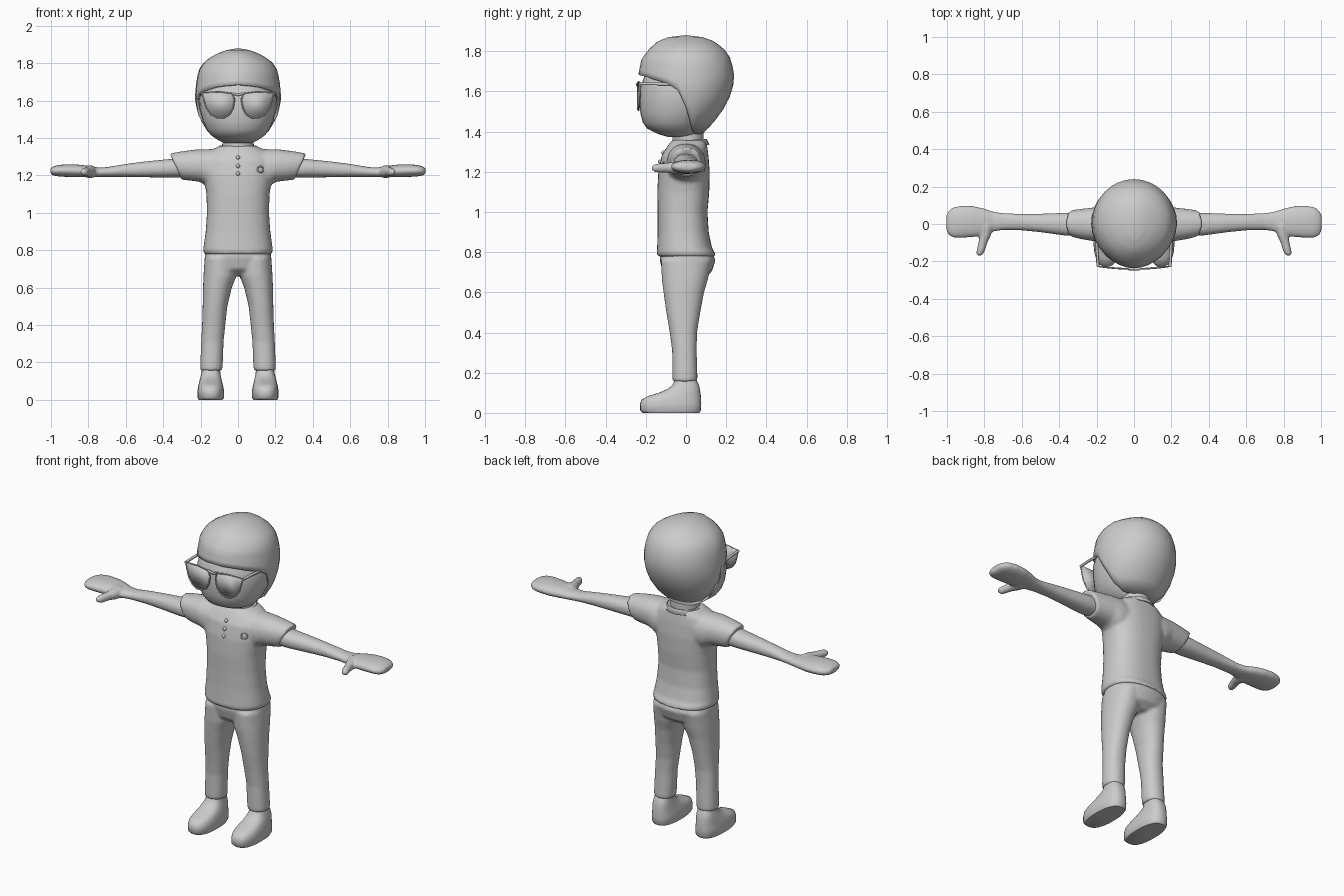
import bpy, bmesh, math
from mathutils import Vector

if "Cube" in bpy.data.objects:
    bpy.data.objects.remove(bpy.data.objects["Cube"])

grey = bpy.data.materials.new("plain_grey")
grey.diffuse_color = (0.6, 0.6, 0.6, 1)
grey.use_nodes = True
grey.node_tree.nodes["Principled BSDF"].inputs["Base Color"].default_value = grey.diffuse_color


def sp(v, p):
    return math.copysign(abs(v) ** (2 / p), v)


def ring(c, u, v, p=2.0, n=32):
    """Superellipse ring around c spanned by u and v."""
    c, u, v = Vector(c), Vector(u), Vector(v)
    angles = [2 * math.pi * i / n for i in range(n)]
    return [c + u * sp(math.cos(a), p) + v * sp(math.sin(a), p) for a in angles]


def level(x, z, rx, yf, yb, p=2.0):
    """Horizontal ring running from yf at the front to yb at the back."""
    return ring((x, (yf + yb) / 2, z), (rx, 0, 0), (0, (yb - yf) / 2, 0), p)


def loft(bm, rings):
    rows = [[bm.verts.new(co) for co in r] for r in rings]
    n = len(rows[0])
    for a, b in zip(rows, rows[1:]):
        for i in range(n):
            bm.faces.new((a[i], a[(i + 1) % n], b[(i + 1) % n], b[i]))
    bm.faces.new(rows[0][::-1])
    bm.faces.new(rows[-1])


def finish(name, bm, voxel=0, smooth=4, mirror=False, thick=0, angle=50):
    bmesh.ops.recalc_face_normals(bm, faces=bm.faces[:])
    me = bpy.data.meshes.new(name)
    bm.to_mesh(me)
    bm.free()
    me.materials.append(grey)
    me.polygons.foreach_set("use_smooth", [True] * len(me.polygons))
    me.set_sharp_from_angle(angle=math.radians(angle))
    ob = bpy.data.objects.new(name, me)
    bpy.context.collection.objects.link(ob)
    if thick:
        m = ob.modifiers.new("thickness", "SOLIDIFY")
        m.thickness, m.offset = thick, -1
    if voxel:
        m = ob.modifiers.new("blend", "REMESH")
        m.mode, m.voxel_size, m.use_smooth_shade = "VOXEL", voxel, True
        m = ob.modifiers.new("soften", "SMOOTH")
        m.factor, m.iterations = 0.5, smooth
    if mirror:
        ob.modifiers.new("mirror", "MIRROR")
    return ob


def tube(name, pts, r, cyclic=False):
    cu = bpy.data.curves.new(name, "CURVE")
    cu.dimensions, cu.bevel_depth, cu.bevel_resolution = "3D", r, 1
    cu.use_fill_caps = True
    s = cu.splines.new("POLY")
    s.points.add(len(pts) - 1)
    for q, co in zip(s.points, pts):
        q.co = (*co, 1)
    s.use_cyclic_u = cyclic
    cu.materials.append(grey)
    bpy.context.collection.objects.link(bpy.data.objects.new(name, cu))


# Shirt: torso blended with two short sleeves
bm = bmesh.new()
loft(bm, [level(0, *r, 2.4) for r in (
    (.778, .18, -.142, .147), (.80, .188, -.146, .143), (.82, .184, -.144, .13),
    (.90, .173, -.141, .113), (1.0, .166, -.141, .107), (1.1, .169, -.143, .116),
    (1.2, .185, -.138, .118), (1.28, .19, -.122, .112), (1.325, .16, -.094, .106),
    (1.358, .10, -.07, .10))])
for s in (1, -1):
    loft(bm, [ring((s * x, cy, cz), (s * rz * sh, 0, rz), (0, ry, 0), 2.2)
              for x, cz, rz, cy, ry, sh in (
                  (.05, 1.235, .11, 0, .10, 0), (.16, 1.24, .10, 0, .097, 0),
                  (.21, 1.252, .087, -.002, .091, .1), (.28, 1.25, .078, 0, .081, .3),
                  (.333, 1.247, .07, .003, .071, .45))])
shirt = finish("shirt", bm, .009, 5)

# Collar: folded band, open in a V at the front
bm = bmesh.new()
rows = [[], [], []]
N = 28
for i in range(N + 1):
    a = math.radians(8 + 344 * i / N)
    back = (1 - math.cos(a)) / 2
    front = max(0, math.cos(a)) ** 4
    top = 1.352 + .012 * back - .02 * front
    for row, k, dz in zip(rows, (.9, 1.0, 1.15), (-.02, 0, -.028 - .015 * front)):
        row.append(bm.verts.new((.098 * k * math.sin(a),
                                 .015 - .088 * k * math.cos(a), top + dz)))
for a, b in zip(rows, rows[1:]):
    for i in range(N):
        bm.faces.new((a[i], a[i + 1], b[i + 1], b[i]))
finish("collar", bm, thick=.006)

# Trousers: hips blended with two legs
bm = bmesh.new()
loft(bm, [level(0, *r, 2.3) for r in (
    (.665, .12, -.07, .08), (.70, .16, -.115, .127), (.76, .179, -.131, .147),
    (.80, .172, -.13, .13))])
for s in (1, -1):
    loft(bm, [level(s * x, z, rx, yf, yb, 2.2) for x, z, rx, yf, yb in (
        (.143, .155, .058, -.066, .056), (.142, .18, .060, -.068, .057),
        (.137, .31, .060, -.069, .053), (.130, .40, .062, -.081, .055),
        (.123, .50, .066, -.098, .071), (.110, .60, .077, -.112, .09),
        (.097, .66, .088, -.12, .108), (.090, .76, .088, -.125, .13))])
finish("trousers", bm, .009, 4)

# Shoes with ankles
bm = bmesh.new()
loft(bm, [level(x, z, rx, yf, yb, 2.5) for x, z, rx, yf, yb in (
    (.146, 0, .064, -.215, .066), (.146, .012, .071, -.228, .074),
    (.146, .045, .071, -.229, .076), (.146, .068, .068, -.22, .075),
    (.146, .085, .064, -.185, .074), (.146, .10, .060, -.135, .072),
    (.146, .12, .056, -.09, .069), (.145, .14, .051, -.066, .064),
    (.144, .17, .047, -.054, .048))])
finish("shoes", bm, mirror=True)

# Arms with mitten hands and thumbs
bm = bmesh.new()
loft(bm, [ring((x, (y0 + y1) / 2, (z0 + z1) / 2), (0, 0, (z1 - z0) / 2),
               (0, (y1 - y0) / 2, 0), 2.2)
          for x, y0, y1, z0, z1 in (
              (.24, -.058, .058, 1.19, 1.295), (.36, -.063, .06, 1.188, 1.288),
              (.50, -.044, .055, 1.19, 1.274), (.60, -.034, .054, 1.192, 1.261),
              (.70, -.032, .058, 1.192, 1.244), (.75, -.04, .066, 1.19, 1.242),
              (.80, -.062, .082, 1.19, 1.252), (.86, -.07, .096, 1.19, 1.258),
              (.92, -.074, .098, 1.192, 1.259), (.965, -.073, .09, 1.195, 1.255),
              (.99, -.06, .072, 1.2, 1.247), (1.003, -.035, .05, 1.21, 1.238))])
loft(bm, [ring((x, y, z), (r, 0, 0), (0, 0, r)) for x, y, z, r in (
    (.79, -.01, 1.22, .036), (.795, -.06, 1.22, .030), (.808, -.10, 1.22, .024),
    (.82, -.145, 1.218, .022), (.825, -.162, 1.218, .017), (.827, -.17, 1.218, .008))])
finish("arms", bm, .008, 3, mirror=True)

# Neck
bm = bmesh.new()
loft(bm, [level(0, z, r, -.068, .088) for z, r in ((1.32, .088), (1.37, .084), (1.43, .084))])
finish("neck", bm)

# Face
bm = bmesh.new()
loft(bm, [level(0, *r, 2.1) for r in (
    (1.372, .07, -.085, .06), (1.388, .105, -.14, .07), (1.415, .145, -.193, .085),
    (1.445, .168, -.215, .11), (1.49, .188, -.227, .14), (1.55, .204, -.231, .18),
    (1.61, .209, -.229, .19), (1.65, .2, -.217, .19), (1.70, .185, -.195, .18),
    (1.78, .12, -.13, .12))])
finish("face", bm)

# Hair: shell with a curved lower hairline
PROFILE = ((1.385, .10, .10, .08), (1.43, .163, .15, .125), (1.5, .206, .2, .18),
           (1.6, .231, .233, .232), (1.68, .226, .238, .24), (1.76, .212, .222, .225),
           (1.81, .18, .185, .19), (1.85, .115, .14, .14), (1.87, .06, .085, .08))
HAIRLINE = ((0, 1.685), (30, 1.675), (60, 1.645), (76, 1.62), (86, 1.57), (94, 1.47),
            (108, 1.40), (125, 1.387), (180, 1.387))


def lerp(table, t):
    for a, b in zip(table, table[1:]):
        if t <= b[0]:
            f = max(0, (t - a[0]) / (b[0] - a[0]))
            return [p + (q - p) * f for p, q in zip(a[1:], b[1:])]
    return table[-1][1:]


bm = bmesh.new()
SEG, ROWS = 32, 12
cols = []
for i in range(SEG):
    a = 2 * math.pi * i / SEG
    off = math.degrees(a if a <= math.pi else 2 * math.pi - a)
    low = lerp(HAIRLINE, off)[0]
    col = []
    for k in range(ROWS + 1):
        z = low + (1.87 - low) * math.sin(k / ROWS * math.pi / 2)
        rx, rf, rb = lerp(PROFILE, z)
        c, s = math.cos(a), math.sin(a)
        p = 1.85 if c > 0 else 2.0
        col.append(bm.verts.new((rx * sp(s, p), -(rf if c > 0 else rb) * sp(c, p), z)))
    cols.append(col)
apex = bm.verts.new((0, 0, 1.88))
for i in range(SEG):
    a, b = cols[i], cols[(i + 1) % SEG]
    for k in range(ROWS):
        bm.faces.new((a[k], b[k], b[k + 1], a[k + 1]))
    bm.faces.new((a[-1], b[-1], apex))
finish("hair", bm, thick=.012)

# Glasses: lenses, rims, bridge and side arms
LENS = ((.018, 1.605), (.026, 1.56), (.045, 1.525), (.075, 1.508), (.11, 1.506),
        (.145, 1.525), (.17, 1.56), (.182, 1.6), (.192, 1.642), (.10, 1.648), (.03, 1.638))


def wrap(x):
    return -.241 + .4 * x * x


bm = bmesh.new()
bm.faces.new([bm.verts.new((x, wrap(x), z)) for x, z in LENS])
finish("lenses", bm, mirror=True, thick=.004)
for s, side in ((1, "left"), (-1, "right")):
    tube(side + "_rim", [(s * x, wrap(x), z) for x, z in LENS], .004, True)
    tube(side + "_glasses_arm", [(s * .193, -.226, 1.638), (s * .196, -.16, 1.638),
                                 (s * .2, -.08, 1.635)], .008)
tube("glasses_bridge", [(-.03, wrap(.03), 1.638), (0, wrap(0), 1.63), (.03, wrap(.03), 1.638)], .007)

# Buttons and chest ring, seated on the shirt front
bpy.context.view_layer.update()
shirt_eval = shirt.evaluated_get(bpy.context.evaluated_depsgraph_get())


def front_y(x, z):
    hit, loc, _, _ = shirt_eval.ray_cast(Vector((x, -1, z)), Vector((0, 1, 0)))
    return loc.y if hit else -.125


for i, z in enumerate((1.295, 1.25, 1.21)):
    bm = bmesh.new()
    bmesh.ops.create_uvsphere(bm, u_segments=12, v_segments=8, radius=.011)
    finish("button_%d" % (i + 1), bm).location = (0, front_y(0, z), z)
circle = [(.12 + .016 * math.cos(t * math.pi / 8), 1.232 + .016 * math.sin(t * math.pi / 8))
          for t in range(16)]
tube("chest_ring", [(x, front_y(x, z) - .001, z) for x, z in circle], .004, True)
